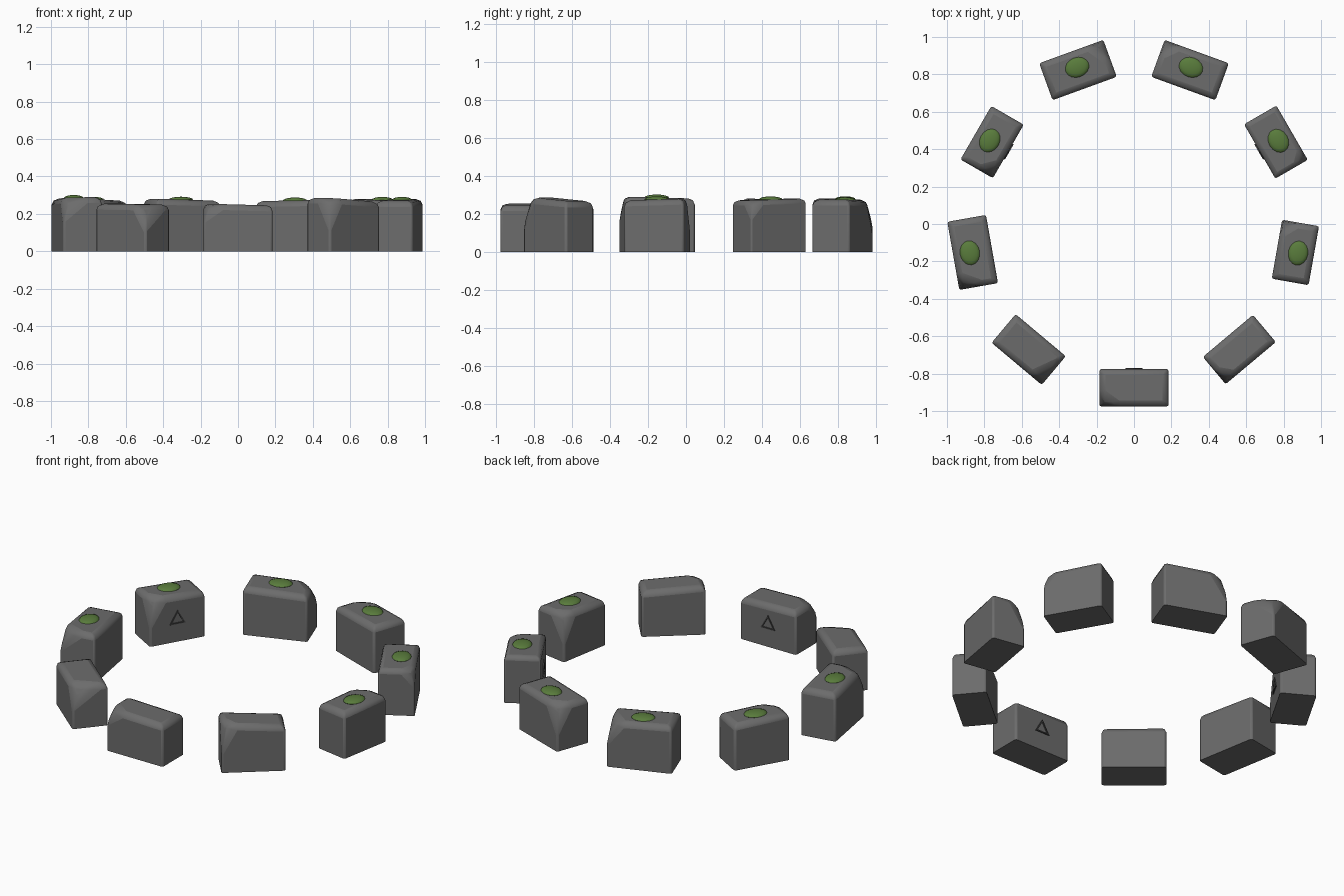
import bpy, bmesh
from math import radians, cos, sin, pi
from mathutils import Vector, Matrix

cube = bpy.data.objects.get("Cube")
if cube:
    bpy.data.objects.remove(cube, do_unlink=True)


def material(name, rgb):
    m = bpy.data.materials.new(name)
    m.use_nodes = True
    m.diffuse_color = (*rgb, 1)
    m.node_tree.nodes["Principled BSDF"].inputs["Base Color"].default_value = (*rgb, 1)
    return m


STONE = material("grey stone", (0.15, 0.15, 0.15))
MOSS = material("green moss", (0.1, 0.2, 0.045))
RUNE = material("dark carving", (0.06, 0.06, 0.06))


def add(name, bm, mat, frame):
    me = bpy.data.meshes.new(name)
    bmesh.ops.recalc_face_normals(bm, faces=bm.faces)
    bm.to_mesh(me)
    bm.free()
    me.materials.append(mat)
    ob = bpy.data.objects.new(name, me)
    ob.matrix_world = frame
    bpy.context.collection.objects.link(ob)
    bpy.context.view_layer.objects.active = ob
    bpy.ops.object.select_all(action='DESELECT')
    ob.select_set(True)
    bpy.ops.object.shade_smooth_by_angle(angle=radians(35))
    return ob


def stone(name, frame, w, d, h0, h1, cx, cy, chip):
    """Block with a tilted top and one broken top corner (cx, cy = corner signs)."""
    bm = bmesh.new()
    bmesh.ops.create_cube(bm, size=1)
    for v in bm.verts:
        top = h0 if v.co.x < 0 else h1
        v.co = Vector((v.co.x * w, v.co.y * d, top if v.co.z > 0 else 0))
    top = h1 if cx > 0 else h0
    along, across, down = chip
    corner = Vector((cx * w / 2, cy * d / 2, top))
    normal = Vector((cx / along, cy / across, 1 / down)).normalized()
    point = corner - Vector((0, 0, down))
    cut = bmesh.ops.bisect_plane(bm, geom=bm.verts[:] + bm.edges[:] + bm.faces[:],
                                 plane_co=point, plane_no=normal, clear_outer=True)
    rim = [e for e in cut["geom_cut"] if isinstance(e, bmesh.types.BMEdge)]
    bmesh.ops.holes_fill(bm, edges=rim, sides=0)
    # Wide rounding on the top edges, narrow on the uprights, sharp at the ground
    weight = bm.edges.layers.float.new("bevel_weight_edge")
    for e in bm.edges:
        low = sorted(v.co.z for v in e.verts)
        if low[1] > 0.01:
            e[weight] = 0.35 if low[0] < 0.01 else 0.5 if e in rim else 1.0
    ob = add(name, bm, STONE, frame)
    bev = ob.modifiers.new("worn edges", 'BEVEL')
    bev.limit_method = 'WEIGHT'
    bev.width = 0.032
    bev.segments = 2


def moss(name, frame, x, y, z, rx, ry):
    bm = bmesh.new()
    bmesh.ops.create_uvsphere(bm, u_segments=16, v_segments=8, radius=1)
    bmesh.ops.transform(bm, verts=bm.verts, matrix=Matrix.Translation((x, y, z))
                        @ Matrix.Diagonal((rx, ry, 0.016, 1)))
    add(name, bm, MOSS, frame)


def rune(name, frame, y):
    """Thin triangular frame on the inner face."""
    bm = bmesh.new()
    rings = []
    for r in (0.054, 0.04):
        for dy in (-0.005, 0.006):
            rings.append([bm.verts.new((r * sin(k * 2 * pi / 3), y + dy,
                                        0.135 + r * cos(k * 2 * pi / 3))) for k in range(3)])
    order = [rings[0], rings[1], rings[3], rings[2]]
    for a, b in zip(order, order[1:] + order[:1]):
        for k in range(3):
            n = (k + 1) % 3
            bm.faces.new((a[k], a[n], b[n], b[k]))
    add(name, bm, RUNE, frame)


# width, depth, top at either end, broken corner signs, chip (along, across, down)
STONES = [
    (0.37, 0.20, 0.255, 0.245, -1, -1, (0.10, 0.07, 0.07)),
    (0.35, 0.19, 0.288, 0.265, -1, -1, (0.07, 0.08, 0.13)),
    (0.32, 0.20, 0.270, 0.280, 1, 1, (0.07, 0.08, 0.13)),
    (0.335, 0.20, 0.270, 0.280, -1, -1, (0.06, 0.06, 0.07)),
    (0.365, 0.21, 0.275, 0.268, 1, -1, (0.08, 0.08, 0.13)),
    (0.365, 0.21, 0.270, 0.282, -1, -1, (0.08, 0.12, 0.10)),
    (0.33, 0.20, 0.270, 0.280, 1, 1, (0.08, 0.08, 0.13)),
    (0.37, 0.21, 0.280, 0.290, 1, -1, (0.07, 0.12, 0.10)),
    (0.35, 0.20, 0.255, 0.250, 1, -1, (0.07, 0.15, 0.11)),
]

for i, (w, d, h0, h1, cx, cy, chip) in enumerate(STONES):
    turn = radians(40 * i)
    frame = Matrix.Rotation(turn, 4, 'Z') @ Matrix.Translation((0, -0.876, 0))
    stone(f"standing_stone_{i + 1}", frame, w, d, h0, h1, cx, cy, chip)
    if 2 <= i <= 7:
        moss(f"moss_patch_{i + 1}", frame, 0.0, -0.015, (h0 + h1) / 2,
             0.066, 0.053)
    if i % 3 == 0:
        rune(f"carved_triangle_{i + 1}", frame, d / 2)
